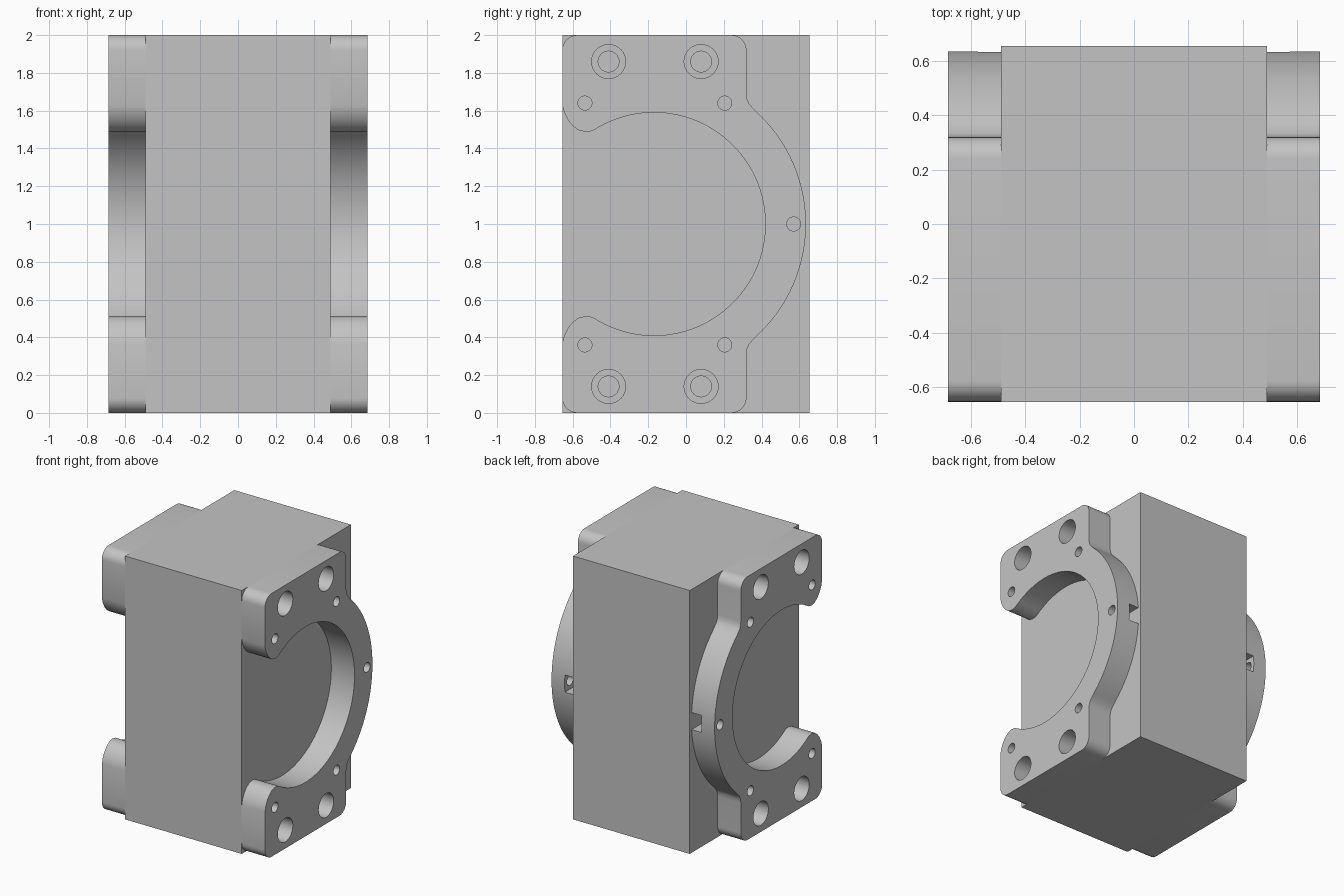
import bpy
import bmesh
from math import sin, cos, atan2, pi, radians
from mathutils import Matrix, Vector

cube = bpy.data.objects.get("Cube")
if cube:
    bpy.data.objects.remove(cube, do_unlink=True)

grey = bpy.data.materials.new("plain_grey")
grey.use_nodes = True
colour = (0.55, 0.55, 0.55, 1)
grey.diffuse_color = colour
grey.node_tree.nodes["Principled BSDF"].inputs["Base Color"].default_value = colour

BODY_X, FLANGE_X, MID = 0.49, 0.685, 1.0
RING_Y, INNER_R, OUTER_R = -0.17, 0.59, 0.805


def finish(bm, name):
    bmesh.ops.recalc_face_normals(bm, faces=bm.faces)
    mesh = bpy.data.meshes.new(name)
    bm.to_mesh(mesh)
    bm.free()
    mesh.materials.append(grey)
    obj = bpy.data.objects.new(name, mesh)
    bpy.context.collection.objects.link(obj)
    return obj


def box(name, low, high):
    bm = bmesh.new()
    bmesh.ops.create_cube(bm, size=1)
    low, high = Vector(low), Vector(high)
    for v in bm.verts:
        v.co = (low + high) / 2 + v.co * (high - low)
    return finish(bm, name)


def arc(cy, cz, r, start, end, steps):
    angles = [start + (end - start) * i / steps for i in range(steps + 1)]
    return [(cy + r * cos(a), cz + r * sin(a)) for a in angles]


def cylinders(name, side, holes, radius, x_from, x_to):
    """One cutter made of several cylinders lying along x."""
    bm = bmesh.new()
    for y, z in holes:
        place = Matrix.Translation((side * (x_from + x_to) / 2, y, z))
        bmesh.ops.create_cone(bm, cap_ends=True, segments=32, radius1=radius,
                              radius2=radius, depth=x_to - x_from,
                              matrix=place @ Matrix.Rotation(pi / 2, 4, 'Y'))
    return finish(bm, name)


def cut(obj, cutter):
    cutter.hide_render = True
    mod = obj.modifiers.new("cut", 'BOOLEAN')
    mod.operation, mod.solver, mod.object = 'DIFFERENCE', 'EXACT', cutter
    bpy.context.view_layer.objects.active = obj
    bpy.ops.object.modifier_apply(modifier=mod.name)
    bpy.data.objects.remove(cutter, do_unlink=True)


def flange_outline():
    """Upper half from the outer rim round to the inner rim, then mirrored."""
    rim_end = atan2(0.60, 0.535)
    half = arc(RING_Y, MID, OUTER_R, 0, rim_end, 28)
    half += [(0.335, 1.635), (0.324, 1.66), (0.32, 1.69)]
    half += arc(0.24, 1.92, 0.08, 0, pi / 2, 8)
    half += arc(-0.575, 1.92, 0.08, pi / 2, pi, 8)
    half += [(-0.655, 1.63), (-0.645, 1.59), (-0.625, 1.55), (-0.60, 1.52),
             (-0.57, 1.497), (-0.53, 1.487), (-0.495, 1.493)]
    half += arc(RING_Y, MID, INNER_R, atan2(0.52, -0.285), 0, 44)
    lower = [(y, 2 * MID - z) for y, z in reversed(half[1:-1])]
    return half + lower


def flange(name, side):
    bm = bmesh.new()
    face = bm.faces.new([bm.verts.new((side * BODY_X, y, z))
                         for y, z in flange_outline()])
    # Drop the doubled seam by splitting the horseshoe into one closed C shape
    made = bmesh.ops.extrude_face_region(bm, geom=[face])["geom"]
    moved = [g for g in made if isinstance(g, bmesh.types.BMVert)]
    bmesh.ops.translate(bm, verts=moved, vec=(side * (FLANGE_X - BODY_X), 0, 0))
    obj = finish(bm, name)

    bolts = [(y, MID + s * 0.86) for y in (-0.41, 0.08) for s in (-1, 1)]
    pins = [(y, MID + s * 0.64) for y in (-0.535, 0.205) for s in (-1, 1)]
    pins.append((0.57, MID))
    cut(obj, cylinders("counterbore_cutter", side, bolts, 0.09, 0.53, 0.8))
    cut(obj, cylinders("bolt_hole_cutter", side, bolts, 0.055, 0.4, 0.8))
    cut(obj, cylinders("pin_hole_cutter", side, pins, 0.037, 0.4, 0.8))
    # Square notch in the rim against the body
    xs = sorted((side * 0.4, side * 0.575))
    cut(obj, box("notch_cutter", (xs[0], 0.51, 0.935), (xs[1], 0.8, 1.065)))

    bpy.ops.object.select_all(action='DESELECT')
    obj.select_set(True)
    bpy.context.view_layer.objects.active = obj
    bpy.ops.object.shade_smooth_by_angle(angle=radians(30))


box("main_body", (-BODY_X, -0.655, 0), (BODY_X, 0.655, 2))
flange("left_flange", 1)
flange("right_flange", -1)
